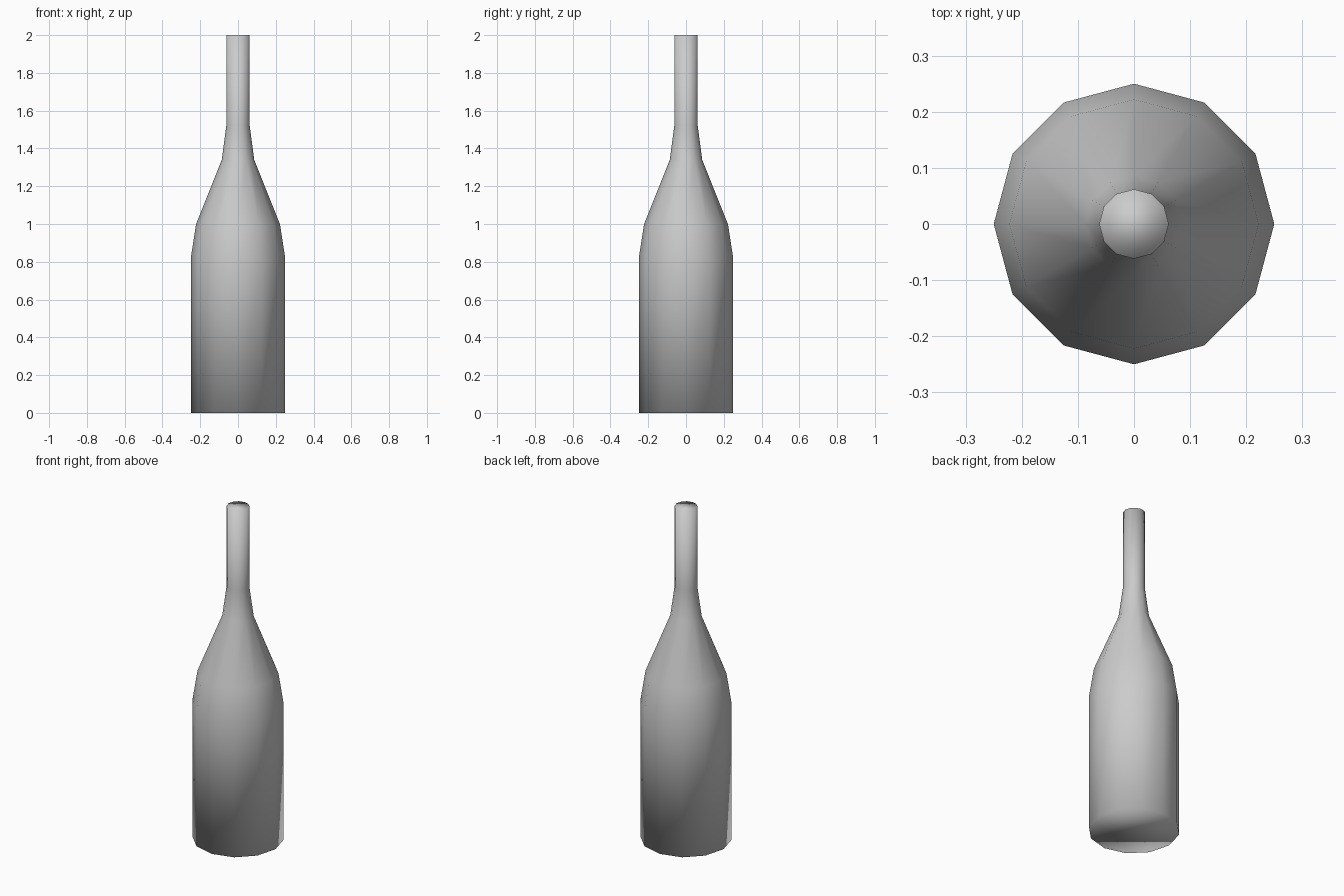
import bpy, bmesh
from math import cos, sin, pi

if "Cube" in bpy.data.objects:
    bpy.data.objects.remove(bpy.data.objects["Cube"])

SIDES = 12
# Bottle outline from base to mouth: (radius, height)
PROFILE = [(0.25, 0), (0.25, 0.82), (0.222, 1.0),
           (0.086, 1.34), (0.062, 1.52), (0.062, 2.0)]

bm = bmesh.new()
rings = [[bm.verts.new((r * cos(2 * pi * i / SIDES), r * sin(2 * pi * i / SIDES), z))
          for i in range(SIDES)] for r, z in PROFILE]

# Walls between neighbouring rings
for low, high in zip(rings, rings[1:]):
    for i in range(SIDES):
        j = (i + 1) % SIDES
        bm.faces.new((low[i], low[j], high[j], high[i]))

# Closed base and mouth
bm.faces.new(rings[0][::-1])
bm.faces.new(rings[-1])

# Smooth shading throughout, rims included
for face in bm.faces:
    face.smooth = True

mesh = bpy.data.meshes.new("bottle")
bm.to_mesh(mesh)
bm.free()
bpy.context.collection.objects.link(bpy.data.objects.new("bottle", mesh))
